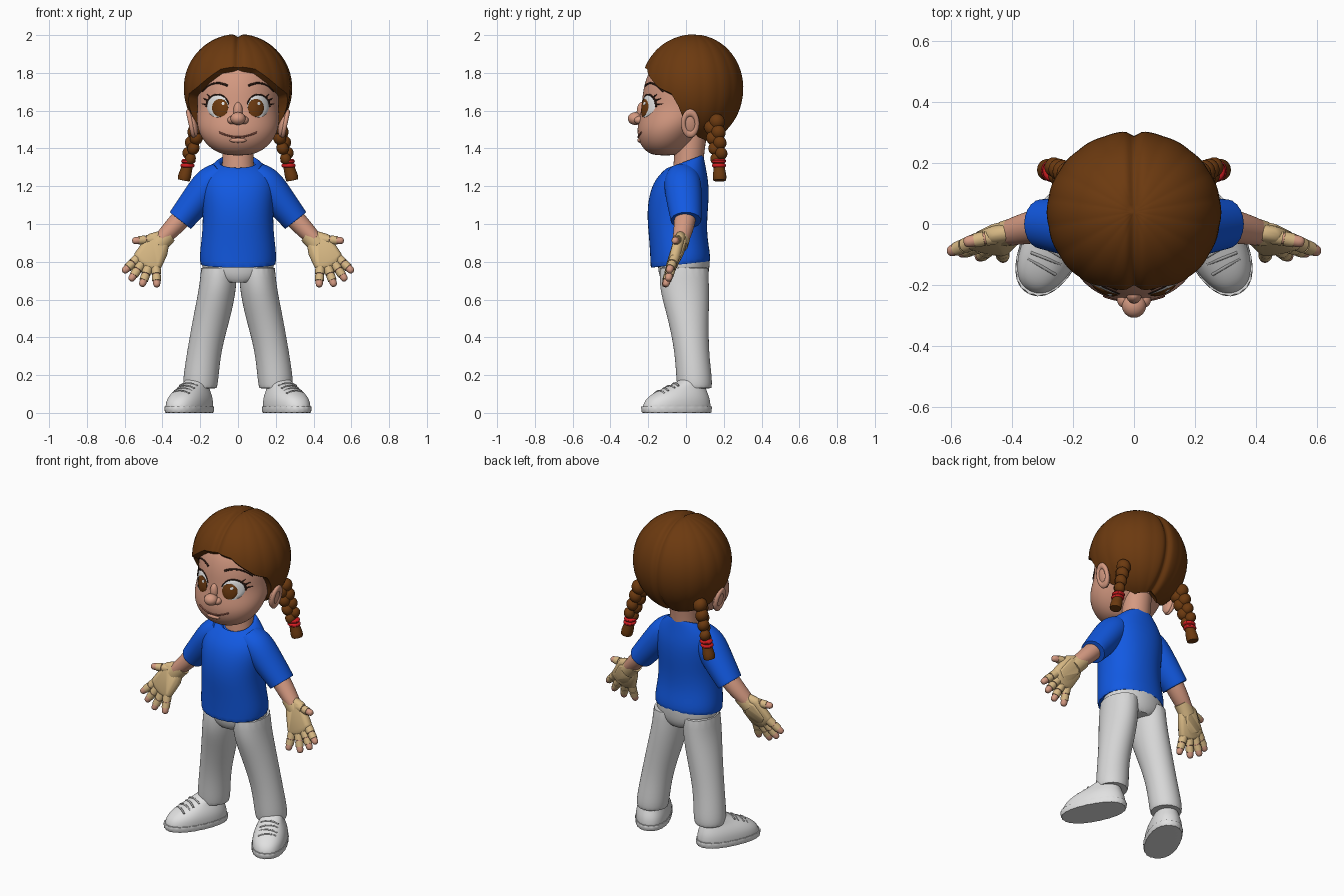
import bpy, bmesh
from math import sin, cos, acos, pi, radians, exp, copysign
from mathutils import Vector, Matrix
from mathutils.bvhtree import BVHTree

if "Cube" in bpy.data.objects:
    bpy.data.objects.remove(bpy.data.objects["Cube"])


def material(name, r, g, b):
    m = bpy.data.materials.new(name)
    m.use_nodes = True
    m.diffuse_color = (r, g, b, 1)
    m.node_tree.nodes["Principled BSDF"].inputs["Base Color"].default_value = (r, g, b, 1)
    return m


SKIN = material("skin", .66, .32, .22)
LIP = material("lip line", .28, .09, .06)
HAIR = material("brown hair", .15, .042, .005)
SHIRT = material("blue shirt", .006, .1, .76)
PANTS = material("pale grey trousers", .68, .68, .68)
WHITE = material("white", .75, .75, .75)
LACE = material("grey laces", .36, .36, .36)
RED = material("red band", .65, .012, .015)
TAN = material("tan brace", .68, .48, .23)
DARK = material("dark lashes", .025, .01, .006)
parts = []


def finish(name, bm, mat, sub=0):
    bmesh.ops.recalc_face_normals(bm, faces=bm.faces)
    mesh = bpy.data.meshes.new(name)
    bm.to_mesh(mesh)
    bm.free()
    ob = bpy.data.objects.new(name, mesh)
    bpy.context.collection.objects.link(ob)
    mesh.materials.append(mat)
    if sub:
        mod = ob.modifiers.new("smooth", "SUBSURF")
        mod.levels = mod.render_levels = sub
    parts.append(ob)
    return ob


def loft(name, rings, mat, flat=False, s=1, n=16, sub=1, sq=1.0, crease=.7, yaw=0, at=(0, 0, 0)):
    """Rings are (x, y, z, radius a, radius b, optional tilt); flat keeps them level."""
    bm = bmesh.new()
    hard = bm.edges.layers.float.new("crease_edge")
    place = Matrix.Translation(at) @ Matrix.Rotation(yaw, 4, "Z")
    mids = [Vector(r[:3]) for r in rings]
    loops = []
    for i, r in enumerate(rings):
        if flat:
            u, v = Vector((1, 0, 0)), Vector((0, 1, 0))
        else:
            t = (mids[min(i + 1, len(mids) - 1)] - mids[max(i - 1, 0)]).normalized()
            v = t.cross(Vector((0, 1, 0))).normalized()
            u = v.cross(t)
        tilt = r[5] if len(r) > 5 else 0
        loop = []
        for k in range(n):
            a = 2 * pi * k / n
            c, d = (copysign(abs(w) ** sq, w) for w in (cos(a), sin(a)))
            p = place @ (mids[i] + u * r[3] * c + v * r[4] * d + Vector((0, 0, tilt * d)))
            loop.append(bm.verts.new((p.x * s, p.y, p.z)))
        loops.append(loop)
    for a, b in zip(loops, loops[1:]):
        for k in range(n):
            bm.faces.new((a[k], a[k - 1], b[k - 1], b[k]))
    for end in (loops[0], loops[-1]):
        for e in bm.faces.new(end).edges:
            e[hard] = crease
    return finish(name, bm, mat, sub)


def ball(name, c, r, mat, rot=0):
    bm = bmesh.new()
    m = Matrix.Translation(c) @ Matrix.Rotation(rot, 4, "Y") @ Matrix.Diagonal((*r, 1))
    bmesh.ops.create_uvsphere(bm, u_segments=24, v_segments=14, radius=1, matrix=m)
    return finish(name, bm, mat)


def hull(name, centres, r, mat, s):
    bm = bmesh.new()
    for c in centres:
        bmesh.ops.create_icosphere(bm, subdivisions=2, radius=r, matrix=Matrix.Translation((c[0] * s, c[1], c[2])))
    points = [v.co.copy() for v in bm.verts]
    bm.clear()
    for p in points:
        bm.verts.new(p)
    res = bmesh.ops.convex_hull(bm, input=bm.verts)
    loose = [v for v in bm.verts if not v.link_faces]
    bmesh.ops.delete(bm, geom=loose, context="VERTS")
    return finish(name, bm, mat)


# head, from chin to crown: z, half width, front y, back y
head_rings = [(1.362, .06, -.17, -.05), (1.385, .125, -.215, -.02), (1.43, .178, -.249, .03),
              (1.49, .212, -.262, .08), (1.55, .222, -.252, .13), (1.62, .215, -.236, .19),
              (1.7, .226, -.232, .23), (1.8, .22, -.206, .23), (1.88, .16, -.145, .18), (1.93, .07, -.06, .1)]
head = loft("head", [(0, (f + b) / 2, z, rx, (b - f) / 2) for z, rx, f, b in head_rings],
            SKIN, flat=True, n=24, sub=2, crease=0)
loft("neck", [(0, .01, 1.22, .095, .085), (0, .01, 1.32, .083, .078), (0, .03, 1.48, .085, .085)], SKIN, flat=True)
ball("nose_bridge", (0, -.235, 1.595), (.025, .026, .05), SKIN)
ball("nose_tip", (0, -.268, 1.558), (.04, .04, .034), SKIN)
ball("lower_lip", (0, -.244, 1.443), (.045, .014, .013), SKIN)

# painted face details follow the surface already built
trees = []


def add_surface(ob):
    bpy.context.view_layer.update()
    trees.append(BVHTree.FromObject(ob, bpy.context.evaluated_depsgraph_get()))


def surf(x, z):
    hits = [t.ray_cast(Vector((x, -1, z)), Vector((0, 1, 0)))[0] for t in trees]
    return min([h.y for h in hits if h] or [-.2])


def patch(name, cx, cz, rx, rz, lift, bulge, mat, n=32):
    bm = bmesh.new()
    back = bm.verts.new((cx, surf(cx, cz) + .02, cz))
    front = bm.verts.new((cx, surf(cx, cz) - lift - bulge, cz))
    prev = None
    for q in (1, .98, .75, .5, .25):
        loop = []
        for k in range(n):
            x, z = cx + rx * q * cos(2 * pi * k / n), cz + rz * q * sin(2 * pi * k / n)
            y = surf(x, z) + (.003 if q == 1 else -lift - bulge * (1 - q * q))
            loop.append(bm.verts.new((x, y, z)))
        for k in range(n):
            if prev:
                bm.faces.new((prev[k - 1], prev[k], loop[k], loop[k - 1]))
            else:
                bm.faces.new((back, loop[k], loop[k - 1]))
        prev = loop
    for k in range(n):
        bm.faces.new((front, prev[k - 1], prev[k]))
    return finish(name, bm, mat)


def stroke(name, pts, r, mat, taper=1.0):
    n = len(pts) - 1
    rings = [(x, surf(x, z) - .001, z, r * (1 - (1 - taper) * i / n), r * (1 - (1 - taper) * i / n))
             for i, (x, z) in enumerate(pts)]
    loft(name, rings, mat, n=8)


add_surface(head)
stroke("smile", [(x / 100, 1.46 + 2.6 * (x / 100) ** 2) for x in range(-10, 11, 2)], .005, LIP)
eyes = []
for s, side in ((1, "left"), (-1, "right")):
    stroke(side + "_eyebrow", [(s * x, z) for x, z in ((.055, 1.732), (.09, 1.748), (.135, 1.745), (.165, 1.728), (.188, 1.7))], .007, DARK, .6)
    arc = [radians(a) for a in range(-5, 171, 25)]
    stroke(side + "_lash_line", [(s * (.108 + .06 * cos(a)), 1.625 + .062 * sin(a)) for a in arc], .007, DARK, .5)
    for i, a in enumerate((8, 28, 48)):
        c, d = cos(radians(a)), sin(radians(a))
        stroke(f"{side}_lash_{i}", [(s * (.108 + q * c), 1.625 + q * d) for q in (.06, .072, .085)], .006, DARK, .3)
    eyes.append(patch(side + "_eye", s * .108, 1.625, .058, .061, .002, .012, WHITE))
    ball(side + "_nostril", (s * .033, -.247, 1.55), (.023, .028, .021), SKIN)
    # ears: a flat lobe with a raised rim
    ball(side + "_ear", (s * .238, .02, 1.53), (.022, .042, .07), SKIN, s * radians(12))
    bpy.ops.mesh.primitive_torus_add(location=(s * .25, .022, 1.532), rotation=(0, radians(90 + 12 * s), 0),
                                     major_radius=.036, minor_radius=.013, major_segments=28, minor_segments=10)
    rim = bpy.context.object
    rim.name, rim.scale = side + "_ear_rim", (1.6, 1, 1)
    rim.data.materials.append(SKIN)
    parts.append(rim)
for e in eyes:
    add_surface(e)
irises = [patch(("left", "right")[s < 0] + "_iris", s * .095, 1.615, .043, .048, .002, .002, HAIR) for s in (1, -1)]
for e in irises:
    add_surface(e)
for s, side in ((1, "left"), (-1, "right")):
    patch(side + "_eye_glint", s * .095 + .016, 1.638, .008, .009, .002, .001, WHITE, 12)

# hair shell: parted down the middle, its lower edge set by the hairline
hairline = [(0, 1.835), (20, 1.82), (35, 1.77), (50, 1.72), (65, 1.69), (72, 1.63), (78, 1.54), (85, 1.5),
            (100, 1.46), (130, 1.44), (180, 1.45)]


def edge_height(deg):
    for (a, za), (b, zb) in zip(hairline, hairline[1:]):
        if deg <= b:
            return za + (zb - za) * (deg - a) / (b - a)
    return hairline[-1][1]


bm = bmesh.new()
core = Vector((0, .04, 1.72))
N, ROWS = 144, 28


def hair_point(a, phi):
    rz = .286 if phi < pi / 2 else .3
    off = Vector((.286 * sin(phi) * sin(a), -(.28 if cos(a) > 0 else .265) * sin(phi) * cos(a), rz * cos(phi)))
    part = .055 * exp(-(off.x / .018) ** 2)
    return core + off * (1 - part + .008 * sin(phi) * (abs(sin(9 * a)) - .6))


pole = bm.verts.new(hair_point(0, 0))
prev = None
for j in range(1, ROWS + 2):
    loop = []
    for k in range(N):
        a = 2 * pi * k / N
        dz = edge_height(180 - abs(180 - 360 * k / N)) - core.z
        low = acos(dz / (.286 if dz > 0 else .3))
        p = hair_point(a, low * min(j, ROWS) / ROWS)
        loop.append(bm.verts.new(p if j <= ROWS else p.lerp(Vector((0, .04, 1.6)), .8)))
    for k in range(N):
        bm.faces.new((prev[k - 1], prev[k], loop[k], loop[k - 1]) if prev else (pole, loop[k], loop[k - 1]))
    prev = loop
bm.faces.new(prev)
finish("hair", bm, HAIR)

# shirt body and hips
loft("shirt", [(0, -.03, .785, .2, .158, .017), (0, -.03, .83, .206, .16, .01), (0, -.042, .93, .193, .155),
               (0, -.047, 1.03, .186, .16), (0, -.04, 1.13, .194, .162), (0, -.027, 1.22, .2, .148),
               (0, -.012, 1.285, .172, .118, .012), (0, -.005, 1.33, .115, .098, .034),
               (0, -.002, 1.335, .1, .09, .035), (0, 0, 1.31, .085, .08, .03)],
     SHIRT, flat=True, n=24, sub=2, sq=.92)
loft("hips", [(0, -.012, .69, .11, .11), (0, -.012, .73, .196, .137), (0, -.012, .84, .19, .14)], PANTS, flat=True, n=24, sub=2)

FINGERS = {"index": ((.53, -.06, .82), (.598, -.088, .755)), "middle": ((.51, -.07, .79), (.563, -.093, .712)),
           "ring": ((.475, -.078, .77), (.506, -.106, .683)), "little": ((.435, -.08, .77), (.43, -.11, .68)),
           "thumb": ((.45, -.04, .918), (.545, -.058, .912))}
PALM = [(.39, -.03, .91), (.425, -.03, .932), (.46, -.035, .922), (.522, -.06, .83), (.503, -.065, .8),
        (.47, -.073, .782), (.432, -.077, .782), (.4, -.045, .85)]
for s, side in ((1, "left"), (-1, "right")):
    # braid: overlapping strands, a red tie and a flared tuft
    top, end = Vector((.205, .148, 1.54)), Vector((.262, .175, 1.345))
    for i in range(8):
        p, r, w = top.lerp(end, i / 7), .052 - .002 * i, .016 * (-1) ** i
        ball(f"{side}_braid_{i}", (s * (p.x + w * .6), p.y + w, p.z), (r * .75, r * .8, r * .85), HAIR, s * w * 25)
    loft(side + "_braid_tuft", [(.262, .175, 1.335, .028, .028), (.272, .176, 1.29, .03, .03),
                                (.284, .178, 1.25, .039, .037), (.288, .178, 1.23, .034, .032)], HAIR, s=s)
    for i, (x, z) in enumerate(((.263, 1.333), (.268, 1.31))):
        loft(f"{side}_braid_tie_{i}", [(x, .175, z + h, r, r) for h, r in ((.011, .03), (.005, .039), (-.005, .039), (-.011, .03))],
             RED, flat=True, s=s)
    # sleeve and arm
    loft(side + "_sleeve", [(.09, -.02, 1.27, .08, .065), (.145, -.02, 1.225, .102, .092), (.214, -.01, 1.132, .096, .086),
                            (.295, 0, 1.032, .084, .074), (.306, 0, 1.018, .082, .072)], SHIRT, s=s, n=20, sub=2)
    loft(side + "_forearm", [(.26, 0, 1.075, .06, .055), (.34, -.01, .985, .056, .053), (.41, -.028, .915, .044, .04)], SKIN, s=s, sub=2)
    # braced hand
    loft(side + "_wrist_cuff", [(.37, -.02, .945, .047, .05), (.4, -.026, .915, .046, .05), (.425, -.032, .885, .043, .052)], TAN, s=s)
    hull(side + "_palm_brace", PALM, .029, TAN, s)
    hull(side + "_hand_back_plate", [(x * .8 + .092, y + .024, z * .8 + .17) for x, y, z in PALM], .012, TAN, s)
    for finger, (a, b) in FINGERS.items():
        a, b = Vector(a), Vector(b)
        tip = [(*a.lerp(b, q), r, r) for q, r in ((0, .02), (.7, .02), (.95, .021), (1.1, .017), (1.16, .008))]
        loft(f"{side}_{finger}_finger", tip, SKIN, s=s, n=12, crease=0)
        for i, (q0, q1, r) in enumerate(((.0, .4, .027), (.44, .8, .025))):
            loft(f"{side}_{finger}_splint_{i}", [(*a.lerp(b, q0), r, r), (*a.lerp(b, q1), r - .001, r - .001)], TAN, s=s, n=12)
    # trouser leg
    loft(side + "_trouser_leg", [(.2, .045, .13, .088, .09), (.199, .045, .165, .096, .097), (.18, .03, .33, .09, .09),
                                 (.135, .01, .52, .101, .112), (.107, -.01, .66, .1, .134), (.1, -.01, .77, .096, .13)],
         PANTS, flat=True, s=s, n=20, sub=2)
    # shoe, toes turned out
    turn = dict(s=s, yaw=radians(26), at=(.258, -.05, 0))
    loft(side + "_shoe_sole", [(0, 0, 0, .1, .198), (0, 0, .035, .103, .203)], WHITE, flat=True, n=24, sub=2, sq=.88, **turn)
    loft(side + "_shoe_upper", [(0, 0, .025, .098, .194), (0, .005, .07, .098, .186), (0, .025, .108, .084, .15),
                                (0, .052, .135, .068, .112), (0, .085, .165, .06, .075), (0, .09, .18, .052, .062)],
         WHITE, flat=True, n=24, sub=2, sq=.88, **turn)
    for i in range(4):
        y, z = -.1 + .03 * i, .118 + .0135 * i
        k = .004 * (-1) ** i
        loft(f"{side}_shoe_lace_{i}", [(x, y + k * x / .05, z - 6 * x * x, .006, .006) for x in (-.052, -.03, 0, .03, .052)],
             LACE, n=8, **turn)

# smooth shading with crisp creases
bpy.ops.object.select_all(action="DESELECT")
for ob in parts:
    ob.select_set(True)
bpy.context.view_layer.objects.active = head
bpy.ops.object.shade_smooth_by_angle(angle=radians(55))
